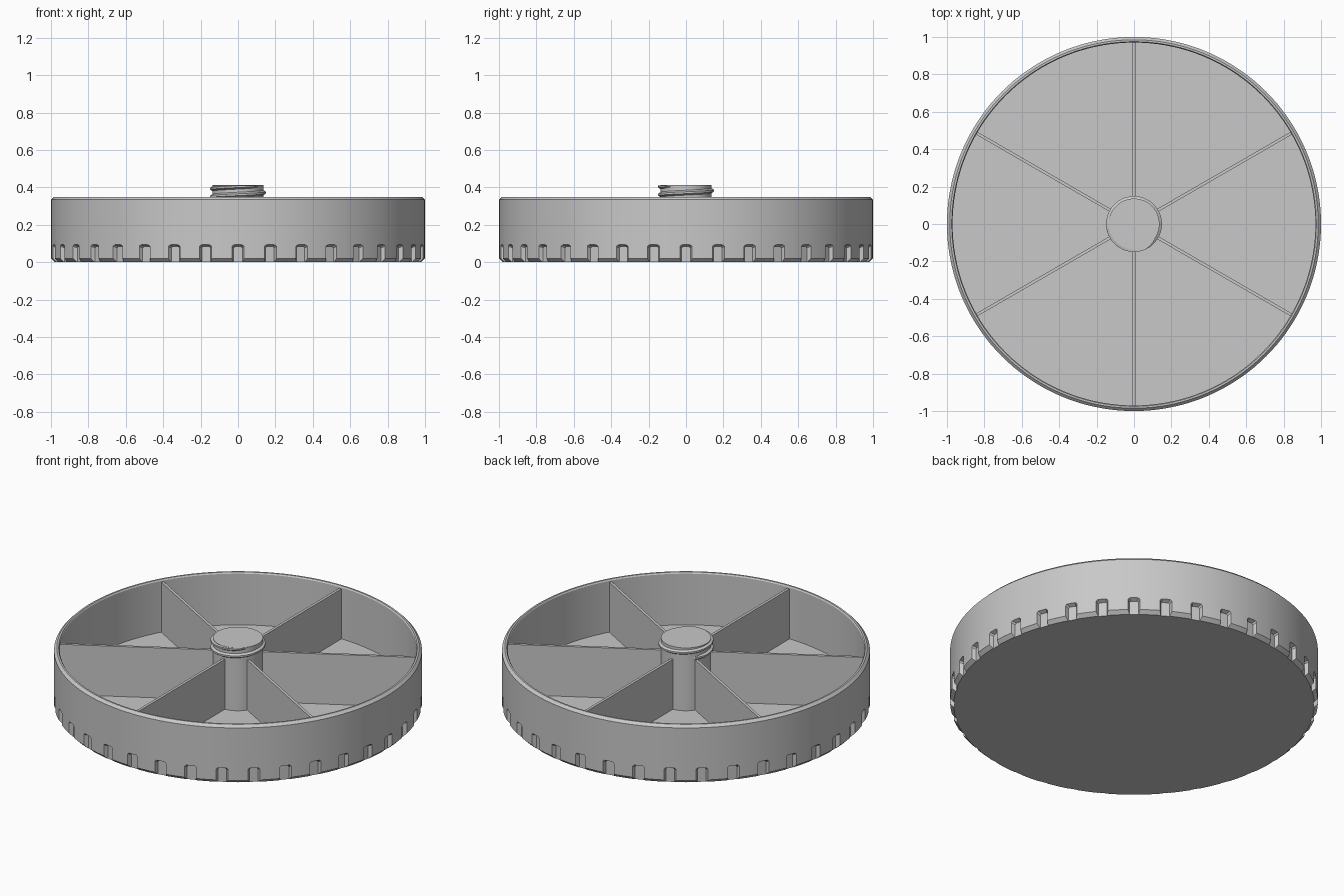
import bpy, bmesh, math
from mathutils import Matrix

cube = bpy.data.objects.get("Cube")
if cube:
    bpy.data.objects.remove(cube, do_unlink=True)

grey = bpy.data.materials.new("plain_grey")
grey.use_nodes = True
GREY = (0.58, 0.58, 0.58, 1)
grey.diffuse_color = GREY
for node in grey.node_tree.nodes:
    if node.type == 'BSDF_PRINCIPLED':
        node.inputs["Base Color"].default_value = GREY


def make_object(name, bm):
    bmesh.ops.recalc_face_normals(bm, faces=bm.faces)
    mesh = bpy.data.meshes.new(name)
    bm.to_mesh(mesh)
    bm.free()
    mesh.materials.append(grey)
    obj = bpy.data.objects.new(name, mesh)
    bpy.context.collection.objects.link(obj)
    return obj


def activate(obj):
    bpy.ops.object.select_all(action='DESELECT')
    obj.select_set(True)
    bpy.context.view_layer.objects.active = obj


def smooth(obj):
    activate(obj)
    bpy.ops.object.shade_smooth_by_angle(angle=math.radians(25))


def loft(bm, rings, closed):
    """Join rings of vertices with quads; cap the first and last ring unless closed."""
    count = len(rings)
    for i in range(count if closed else count - 1):
        a, b = rings[i], rings[(i + 1) % count]
        for j in range(len(a)):
            k = (j + 1) % len(a)
            bm.faces.new((a[j], a[k], b[k], b[j]))
    if not closed:
        bm.faces.new(rings[0])
        bm.faces.new(rings[-1])


def lathe(name, profile, segments):
    """Turn a radius/height profile into a capped solid."""
    bm = bmesh.new()
    rings = []
    for r, z in profile:
        angles = [2 * math.pi * i / segments for i in range(segments)]
        rings.append([bm.verts.new((r * math.cos(a), r * math.sin(a), z)) for a in angles])
    loft(bm, rings, False)
    return make_object(name, bm)


# Round tray: floor, wall and chamfered rim
FLOOR, WALL_IN = 0.035, 0.97
tray = lathe("tray", [(0.98, 0), (1, 0.02), (1, 0.335), (0.985, 0.35), (0.975, 0.35),
                      (WALL_IN, 0.342), (WALL_IN, FLOOR)], 144)

# Grip notches around the foot, flared outward with clipped top corners
bm = bmesh.new()
NOTCHES = 36
for n in range(NOTCHES):
    turn = Matrix.Rotation(2 * math.pi * n / NOTCHES, 4, 'Z')
    rings = []
    for r, half, top in ((0.977, 0.024, 0.084), (1.003, 0.034, 0.095)):
        c = 0.008
        outline = [(-half, -0.05), (half, -0.05), (half, top - c), (half - c, top),
                   (c - half, top), (-half, top - c)]
        ring = [bm.verts.new((r, y, z)) for y, z in outline]
        bmesh.ops.transform(bm, matrix=turn, verts=ring)
        rings.append(ring)
    loft(bm, rings, False)
cutter = make_object("notch_cutter", bm)
cutter.hide_render = True
activate(tray)
cut = tray.modifiers.new("notches", 'BOOLEAN')
cut.operation = 'DIFFERENCE'
cut.solver = 'EXACT'
cut.object = cutter
bpy.ops.object.modifier_apply(modifier=cut.name)
bpy.data.objects.remove(cutter, do_unlink=True)
smooth(tray)

# Three full-width dividers crossing at the centre make six compartments
for n in range(3):
    bm = bmesh.new()
    bmesh.ops.create_cube(bm, size=1)
    height = 0.335 - FLOOR + 0.005
    bmesh.ops.scale(bm, vec=(2 * WALL_IN + 0.004, 0.016, height), verts=bm.verts)
    bmesh.ops.translate(bm, vec=(0, 0, 0.335 - height / 2), verts=bm.verts)
    bmesh.ops.rotate(bm, matrix=Matrix.Rotation(math.radians(30 + 60 * n), 3, 'Z'), verts=bm.verts)
    make_object("divider_%d" % (n + 1), bm)

# Central post
TOP = 0.412
smooth(lathe("centre_post", [(0.136, FLOOR - 0.005), (0.136, TOP)], 64))

# Screw thread winding up the post, cut flat at the top
bm = bmesh.new()
rings = []
STEPS, PITCH = 120, 0.043
for i in range(STEPS + 1):
    t = math.pi * (-1.25 + 3.1 * i / STEPS)
    grow = min(1, i / 8, (STEPS - i) / 8)
    z0 = 0.372 + PITCH * t / (2 * math.pi)
    ring = []
    for r, dz in ((0.13, -0.017), (0.134 + 0.015 * grow, -0.005),
                  (0.134 + 0.015 * grow, 0.005), (0.13, 0.017)):
        ring.append(bm.verts.new((r * math.cos(t), r * math.sin(t), min(z0 + dz, TOP - 0.001 + dz * 0.01))))
    rings.append(ring)
loft(bm, rings, False)
smooth(make_object("post_thread", bm))
